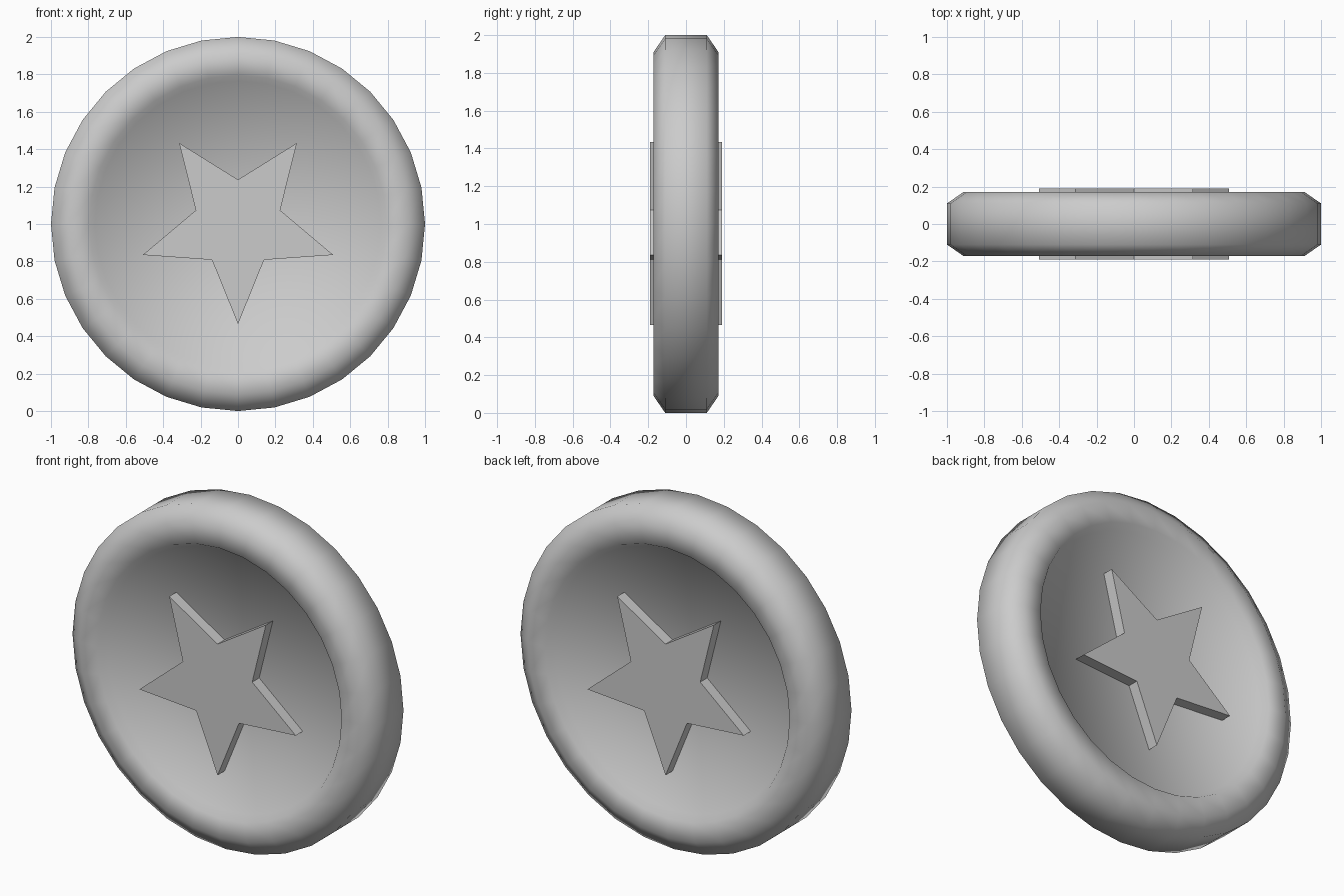
import bpy, bmesh
from math import pi, sin, cos
from mathutils import Matrix, Vector

cube = bpy.data.objects.get("Cube")
if cube:
    bpy.data.objects.remove(cube, do_unlink=True)

# Plain grey for the whole coin
grey = bpy.data.materials.new("plain_grey")
grey.use_nodes = True
colour = (0.6, 0.6, 0.6, 1)
grey.diffuse_color = colour
grey.node_tree.nodes["Principled BSDF"].inputs["Base Color"].default_value = colour

CENTRE = Vector((0, 0, 1))


def finish(name, bm, smooth):
    bmesh.ops.recalc_face_normals(bm, faces=bm.faces)
    for f in bm.faces:
        f.smooth = smooth
    mesh = bpy.data.meshes.new(name)
    bm.to_mesh(mesh)
    bm.free()
    mesh.materials.append(grey)
    obj = bpy.data.objects.new(name, mesh)
    obj.location = CENTRE
    bpy.context.collection.objects.link(obj)
    return obj


# Coin body: rim profile (radius, depth) mirrored and spun around the y axis
half = [(0, 0.125), (0.765, 0.125), (0.795, 0.172), (0.91, 0.172), (1, 0.11)]
profile = half + [(r, -y) for r, y in reversed(half)]
bm = bmesh.new()
verts = [bm.verts.new((r, y, 0)) for r, y in profile]
edges = [bm.edges.new(pair) for pair in zip(verts, verts[1:])]
bmesh.ops.spin(bm, geom=verts + edges, cent=(0, 0, 0), axis=(0, 1, 0),
               angle=2 * pi, steps=32, use_duplicate=False)
bmesh.ops.remove_doubles(bm, verts=bm.verts, dist=0.0005)
finish("coin_body", bm, True)

# Raised star on both faces: one prism through the coin, one point down
bm = bmesh.new()
outline = []
for i in range(10):
    radius = 0.237 if i % 2 else 0.535
    a = -pi / 2 + i * pi / 5
    outline.append(bm.verts.new((radius * cos(a), -0.19, radius * sin(a))))
face = bm.faces.new(outline)
ext = bmesh.ops.extrude_face_region(bm, geom=[face], use_keep_orig=True)
moved = [g for g in ext["geom"] if isinstance(g, bmesh.types.BMVert)]
bmesh.ops.translate(bm, verts=moved, vec=(0, 0.38, 0))
finish("star", bm, False)
